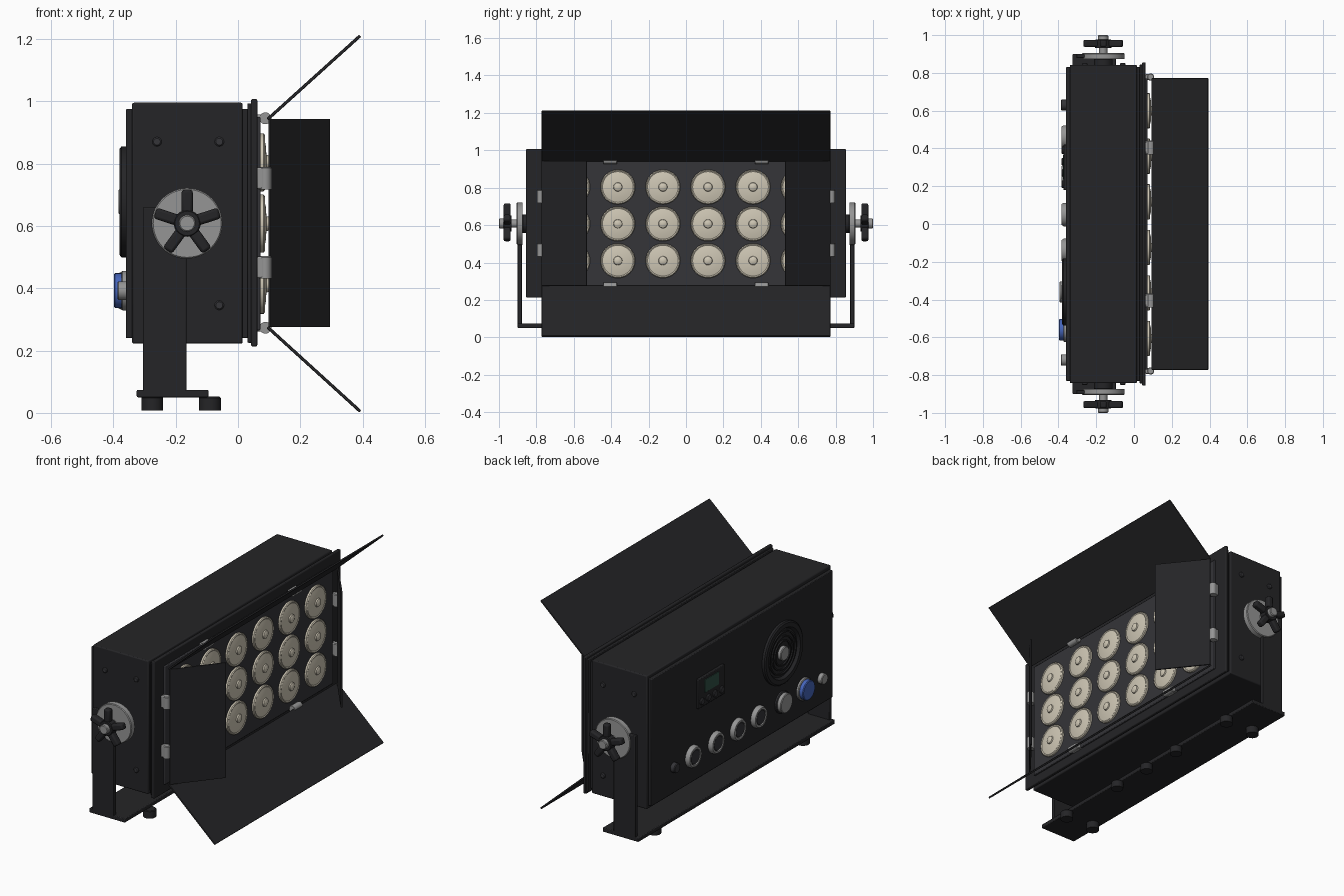
import bpy, bmesh
from math import pi, sin, cos, radians
from mathutils import Matrix, Vector

if "Cube" in bpy.data.objects:
    bpy.data.objects.remove(bpy.data.objects["Cube"])


def material(name, r, g, b):
    m = bpy.data.materials.new(name)
    m.diffuse_color = (r, g, b, 1)
    m.use_nodes = True
    m.node_tree.nodes["Principled BSDF"].inputs["Base Color"].default_value = m.diffuse_color
    return m


BLACK = material("black_paint", 0.018, 0.018, 0.02)
DARK = material("dark_panel", 0.035, 0.035, 0.04)
GREY = material("grey_metal", 0.3, 0.3, 0.3)
LENS = material("warm_lens", 0.62, 0.57, 0.46)
BLUE = material("blue_socket", 0.06, 0.13, 0.5)
SCREEN = material("green_screen", 0.03, 0.08, 0.06)


def finish(bm, name, mat, bevel=0.0, smooth=True):
    bmesh.ops.recalc_face_normals(bm, faces=bm.faces)
    me = bpy.data.meshes.new(name)
    bm.to_mesh(me)
    bm.free()
    ob = bpy.data.objects.new(name, me)
    bpy.context.collection.objects.link(ob)
    me.materials.append(mat)
    if bevel:
        b = ob.modifiers.new("bevel", 'BEVEL')
        b.width, b.segments, b.limit_method = bevel, 2, 'ANGLE'
    if smooth:
        bpy.context.view_layer.objects.active = ob
        bpy.ops.object.select_all(action='DESELECT')
        ob.select_set(True)
        bpy.ops.object.shade_smooth_by_angle(angle=radians(35))
    return ob


def box(name, lo, hi, mat=BLACK, bevel=0.004, turn=None):
    bm = bmesh.new()
    bmesh.ops.create_cube(bm, size=1)
    lo, hi = Vector(lo), Vector(hi)
    m = Matrix.Translation((lo + hi) / 2) @ Matrix.Diagonal((*(hi - lo), 1))
    bm.transform(turn @ m if turn else m)
    return finish(bm, name, mat, bevel)


def lathe(name, profile, at, axis, mat=BLACK, steps=32):
    """Revolve (radius, height) points round an axis given as 'x', '-x', 'y', '-y' or 'z'."""
    bm = bmesh.new()
    vs = [bm.verts.new((r, 0, h)) for r, h in profile]
    es = [bm.edges.new(p) for p in zip(vs, vs[1:])]
    bmesh.ops.spin(bm, geom=vs + es, cent=(0, 0, 0), axis=(0, 0, 1), angle=2 * pi, steps=steps)
    bmesh.ops.remove_doubles(bm, verts=bm.verts, dist=1e-5)
    d = {'x': (1, 0, 0), '-x': (-1, 0, 0), 'y': (0, 1, 0), '-y': (0, -1, 0), 'z': (0, 0, 1)}[axis]
    rot = Vector(d).to_track_quat('Z', 'Y').to_matrix().to_4x4()
    bm.transform(Matrix.Translation(at) @ rot)
    return finish(bm, name, mat)


def disc(name, at, r, h, axis, mat=BLACK, steps=32, c=0.004):
    return lathe(name, [(0, 0), (r, 0), (r, h - c), (r - c, h), (0, h)], at, axis, mat, steps)


def door(name, corners):
    bm = bmesh.new()
    bm.faces.new([bm.verts.new(c) for c in corners])
    ob = finish(bm, name, BLACK, smooth=False)
    s = ob.modifiers.new("thickness", 'SOLIDIFY')
    s.thickness, s.offset = 0.01, 0
    b = ob.modifiers.new("bevel", 'BEVEL')
    b.width, b.segments = 0.003, 2


# Housing: core, wrap-around cover, stepped front frame and lens panel
box("housing_core", (-0.36, -0.83, 0.24), (0.035, 0.83, 0.975))
box("housing_cover", (-0.34, -0.843, 0.222), (0.015, 0.843, 0.995), bevel=0.006)
box("front_frame_inner", (0.03, -0.845, 0.225), (0.047, 0.845, 0.993))
box("front_frame", (0.042, -0.855, 0.213), (0.062, 0.855, 1.007), bevel=0.005)
box("lens_panel", (0.055, -0.77, 0.265), (0.072, 0.77, 0.95), DARK)

# Lamp lenses, six columns by three rows
for i in range(6):
    for j in range(3):
        at = (0.07, (i - 2.5) * 0.241 - 0.003, 0.41 + 0.197 * j)
        lathe("lens", [(0.093, 0), (0.093, 0.012), (0.088, 0.016), (0.082, 0.013),
                       (0.055, 0.019), (0.027, 0.021), (0, 0.022)], at, 'x', LENS)
        lathe("lens_centre", [(0.025, 0.018), (0.022, 0.028), (0.012, 0.033), (0, 0.034)],
              at, 'x', LENS, 20)

# Barn doors
for name, z0, z1 in (("top_door", 0.942, 1.21), ("bottom_door", 0.275, 0.005)):
    door(name, [(0.095, -0.772, z0), (0.095, 0.772, z0), (0.392, 0.772, z1), (0.392, -0.772, z1)])
for s in (-1, 1):
    door("side_door", [(0.1, s * 0.77, 0.275), (0.1, s * 0.77, 0.943),
                       (0.293, s * 0.53, 0.943), (0.293, s * 0.53, 0.275)])

# Door hinges: barrel with a mounting leaf
for s in (-1, 1):
    for z in (0.467, 0.753):
        disc("side_hinge", (0.088, s * 0.778, z - 0.036), 0.019, 0.072, 'z', GREY, 20)
        box("side_hinge_leaf", (0.06, s * 0.778 - 0.015, z - 0.034),
            (0.09, s * 0.778 + 0.015, z + 0.034), GREY)
    for z in (0.273, 0.945):
        disc("edge_hinge", (0.088, s * 0.405 - 0.037, z), 0.019, 0.074, 'y', GREY, 20)
        box("edge_hinge_leaf", (0.06, s * 0.405 - 0.035, z - 0.012),
            (0.088, s * 0.405 + 0.035, z + 0.012), GREY)

# Yoke: base plate with holes, two arms
base = box("yoke_base", (-0.325, -0.9, 0.05), (-0.095, 0.9, 0.074))
for y in (-0.62, 0.62):
    cutter = disc("hole_cutter", (-0.17, y, 0.0), 0.025, 0.12, 'z', BLACK, 24)
    cutter.hide_render = True
    cutter.hide_viewport = True
    cutter.display_type = 'WIRE'
    cut = base.modifiers.new("hole", 'BOOLEAN')
    cut.operation, cut.object = 'DIFFERENCE', cutter
for s in (-1, 1):
    ax = '-y' if s < 0 else 'y'
    y0, y1 = sorted((s * 0.878, s * 0.9))
    box("yoke_arm", (-0.305, y0, 0.06), (-0.165, y1, 0.66))
    # Pivot plate and clamping star knob
    disc("pivot_disc", (-0.163, s * 0.873, 0.608), 0.113, 0.032, ax, GREY, 48)
    disc("pivot_spacer", (-0.163, s * 0.84, 0.608), 0.05, 0.036, ax)
    disc("knob_shaft", (-0.163, s * 0.9, 0.608), 0.022, 0.04, ax, GREY)
    disc("knob_hub", (-0.163, s * 0.933, 0.608), 0.043, 0.044, ax)
    disc("knob_cap", (-0.163, s * 0.97, 0.608), 0.027, 0.03, ax, GREY)
    for k in range(5):
        turn = (Matrix.Translation((-0.163, s * 0.956, 0.608))
                @ Matrix.Rotation(2 * pi * k / 5, 4, 'Y'))
        box("knob_arm", (-0.018, -0.019, 0.02), (0.018, 0.019, 0.108), bevel=0.009, turn=turn)
    # Side cover screws
    for x in (-0.06, -0.26):
        for z in (0.345, 0.87):
            disc("side_screw", (x, s * 0.84, z), 0.015, 0.012, ax, DARK, 16)

# Feet and the row of studs under the base
for y in (-0.68, 0.68):
    for x in (-0.275, -0.09):
        disc("foot", (x, y, 0.008), 0.035, 0.044, 'z', BLACK, 24)
for y in (-0.25, 0, 0.25):
    disc("base_stud", (-0.09, y, 0.01), 0.033, 0.042, 'z', BLACK, 24)

# Rear fan: ring, recessed grille rings, spokes and hub
fy, fz = -0.36, 0.677
lathe("fan_ring", [(0.178, 0), (0.178, 0.014), (0.17, 0.02), (0.145, 0.02), (0.135, 0.004), (0, 0.004)],
      (-0.36, fy, fz), '-x', BLACK, 48)
for r in (0.065, 0.09, 0.115):
    lathe("fan_grille", [(r, 0.003), (r, 0.012), (r + 0.008, 0.012), (r + 0.008, 0.003)],
          (-0.36, fy, fz), '-x', BLACK, 40)
disc("fan_hub", (-0.36, fy, fz), 0.04, 0.024, '-x', GREY)

# Rear socket row
for y in (0.46, 0.25, 0.05, -0.14):
    lathe("socket", [(0.062, 0), (0.062, 0.012), (0.055, 0.025), (0.044, 0.025), (0.042, 0.016), (0, 0.016)],
          (-0.36, y, 0.392), '-x', GREY)
    disc("socket_core", (-0.37, y, 0.392), 0.043, 0.013, '-x', DARK)
disc("power_outlet", (-0.36, -0.36, 0.392), 0.062, 0.012, '-x', DARK)
disc("power_outlet_cap", (-0.36, -0.36, 0.392), 0.055, 0.035, '-x', GREY)
disc("power_inlet_flange", (-0.36, -0.56, 0.392), 0.064, 0.014, '-x', GREY)
disc("power_inlet", (-0.36, -0.56, 0.392), 0.056, 0.038, '-x', BLUE)
disc("fuse_cap", (-0.36, 0.63, 0.392), 0.028, 0.027, '-x', DARK, 20)
disc("vent_cap", (-0.36, -0.72, 0.392), 0.03, 0.027, '-x', GREY, 20)

# Rear control display with buttons
box("display_plate", (-0.374, 0.18, 0.65), (-0.355, 0.42, 0.82))
box("display_screen", (-0.377, 0.235, 0.725), (-0.37, 0.365, 0.8), SCREEN, 0.002)
for k in range(4):
    disc("button", (-0.37, 0.21 + 0.06 * k, 0.685), 0.02, 0.013, '-x', DARK, 20)
